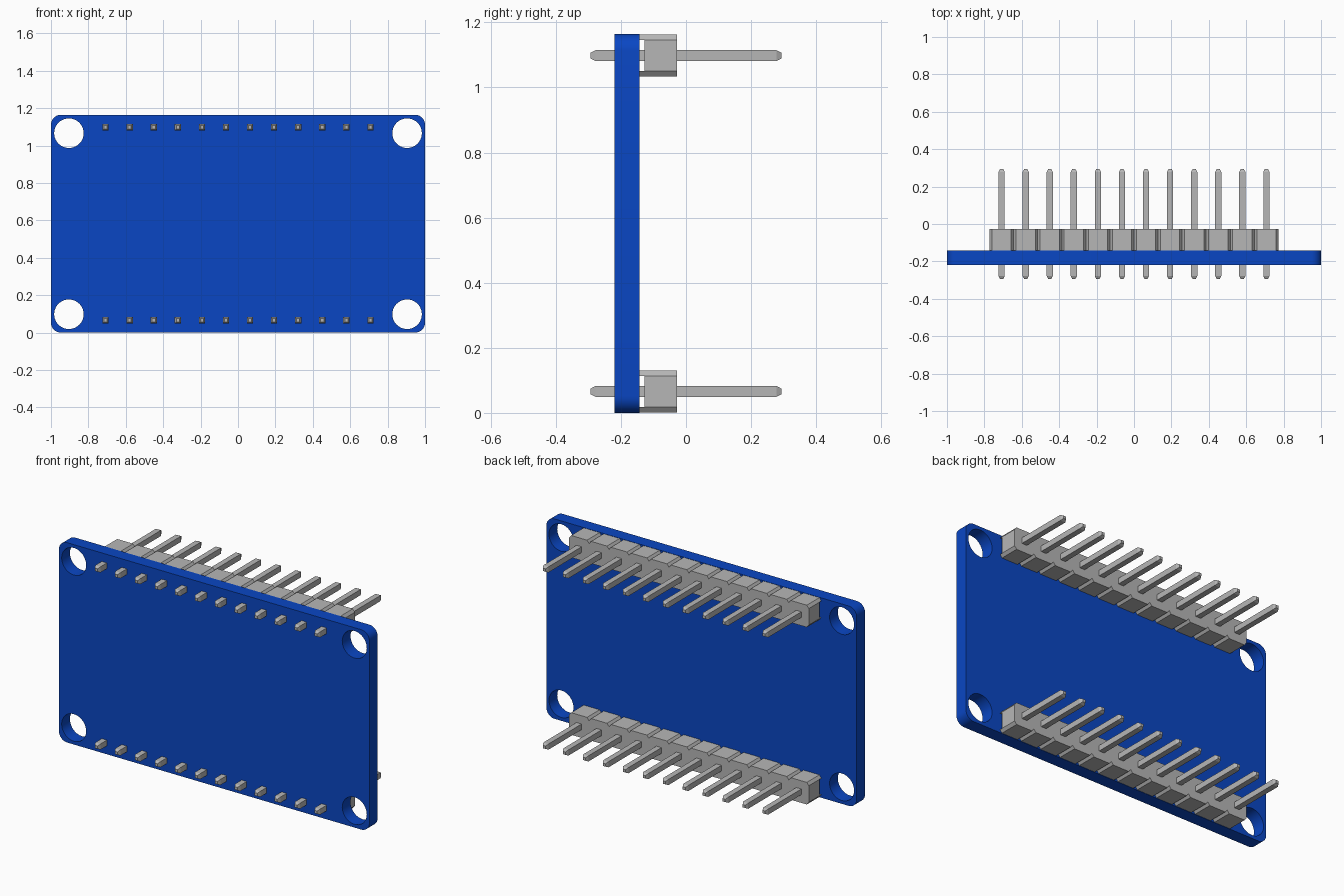
import bpy, bmesh, math

cube = bpy.data.objects.get("Cube")
if cube:
    bpy.data.objects.remove(cube, do_unlink=True)

# Main dimensions
HEIGHT = 1.164
BOARD_FRONT, BOARD_BACK = -0.219, -0.143
HEADER_BACK, STANDOFF = -0.027, 0.016
PINS, PITCH = 12, 0.1287
HALF, CHAMFER_X, CHAMFER_Z = PITCH / 2, 0.013, 0.0165
PIN_HALF, PIN_END, PIN_TAPER = 0.0165, 0.294, 0.016
ROWS = {"lower": 0.066, "upper": 1.098}
PIN_X = [(i - (PINS - 1) / 2) * PITCH for i in range(PINS)]


def material(name, rgb):
    mat = bpy.data.materials.new(name)
    mat.use_nodes = True
    mat.diffuse_color = (*rgb, 1)
    mat.node_tree.nodes["Principled BSDF"].inputs["Base Color"].default_value = (*rgb, 1)
    return mat


blue = material("board blue", (0.003, 0.062, 0.55))
grey = material("header grey", (0.47, 0.47, 0.47))


def finish(bm, name, mat):
    bmesh.ops.recalc_face_normals(bm, faces=bm.faces)
    mesh = bpy.data.meshes.new(name)
    bm.to_mesh(mesh)
    bm.free()
    mesh.materials.append(mat)
    obj = bpy.data.objects.new(name, mesh)
    bpy.context.collection.objects.link(obj)
    return obj


def loft(bm, rings):
    """Join equal-length rings of points with quads and cap both ends."""
    loops = [[bm.verts.new(p) for p in ring] for ring in rings]
    for a, b in zip(loops, loops[1:]):
        n = len(a)
        for i in range(n):
            bm.faces.new((a[i], a[(i + 1) % n], b[(i + 1) % n], b[i]))
    bm.faces.new(loops[0])
    bm.faces.new(loops[-1])


def prism(bm, profile, y0, y1):
    loft(bm, [[(x, y, z) for x, z in profile] for y in (y0, y1)])


def arc(cx, cz, r, start, end, steps):
    return [(cx + r * math.cos(start + (end - start) * i / steps),
             cz + r * math.sin(start + (end - start) * i / steps)) for i in range(steps + 1)]


# Board: rounded rectangle with four mounting holes
R = 0.052
hx, hz = 1 - R, HEIGHT / 2 - R
outline = []
for k, (sx, sz) in enumerate([(1, 1), (-1, 1), (-1, -1), (1, -1)]):
    outline += arc(sx * hx, sz * hz, R, k * math.pi / 2, (k + 1) * math.pi / 2, 8)
holes = [arc(sx * 0.904, sz * 0.484, 0.079, 0, 2 * math.pi, 40)[:-1]
         for sx in (-1, 1) for sz in (-1, 1)]

curve = bpy.data.curves.new("board", "CURVE")
curve.dimensions = '2D'
curve.fill_mode = 'BOTH'
curve.extrude = (BOARD_BACK - BOARD_FRONT) / 2
for loop in [outline] + holes:
    spline = curve.splines.new('POLY')
    spline.points.add(len(loop) - 1)
    for point, (x, z) in zip(spline.points, loop):
        point.co = (x, z, 0, 1)
    spline.use_cyclic_u = True
temp = bpy.data.objects.new("board_curve", curve)
bpy.context.collection.objects.link(temp)
flat = bpy.data.meshes.new_from_object(temp.evaluated_get(bpy.context.evaluated_depsgraph_get()))
bpy.data.objects.remove(temp, do_unlink=True)
bm = bmesh.new()
bm.from_mesh(flat)
bpy.data.meshes.remove(flat)
bmesh.ops.remove_doubles(bm, verts=bm.verts, dist=0.0001)
for face in bm.faces:
    face.material_index = 0
board = finish(bm, "board", blue)
board.rotation_euler.x = math.pi / 2
board.location = (0, (BOARD_FRONT + BOARD_BACK) / 2, HEIGHT / 2)
bpy.ops.object.select_all(action='DESELECT')
board.select_set(True)
bpy.context.view_layer.objects.active = board
bpy.ops.object.transform_apply(location=True, rotation=True, scale=True)
bpy.ops.object.shade_smooth_by_angle(angle=math.radians(30))

for row, zc in ROWS.items():
    # Plastic strip: notched outline, with raised feet resting on the board
    inner = HALF - CHAMFER_Z
    top = [(PIN_X[0] - HALF, inner)]
    for x in PIN_X:
        top += [(x - HALF + CHAMFER_X, HALF), (x + HALF - CHAMFER_X, HALF), (x + HALF, inner)]
    body = [(x, zc + z) for x, z in top] + [(x, zc - z) for x, z in reversed(top)]
    bm = bmesh.new()
    prism(bm, body, BOARD_BACK + STANDOFF, HEADER_BACK)
    for x in PIN_X:
        for s in (-1, 1):
            foot = [(x - HALF, zc + s * inner), (x - HALF + CHAMFER_X, zc + s * HALF),
                    (x + HALF - CHAMFER_X, zc + s * HALF), (x + HALF, zc + s * inner)]
            prism(bm, foot, BOARD_BACK, BOARD_BACK + STANDOFF)
    finish(bm, row + "_header_strip", grey)

    # Square pins with tapered tips
    bm = bmesh.new()
    for x in PIN_X:
        rings = []
        for y, h in [(-PIN_END, PIN_HALF / 2), (-PIN_END + PIN_TAPER, PIN_HALF),
                     (PIN_END - PIN_TAPER, PIN_HALF), (PIN_END, PIN_HALF / 2)]:
            rings.append([(x + a * h, y, zc + b * h)
                          for a, b in ((-1, -1), (1, -1), (1, 1), (-1, 1))])
        loft(bm, rings)
    finish(bm, row + "_pins", grey)
